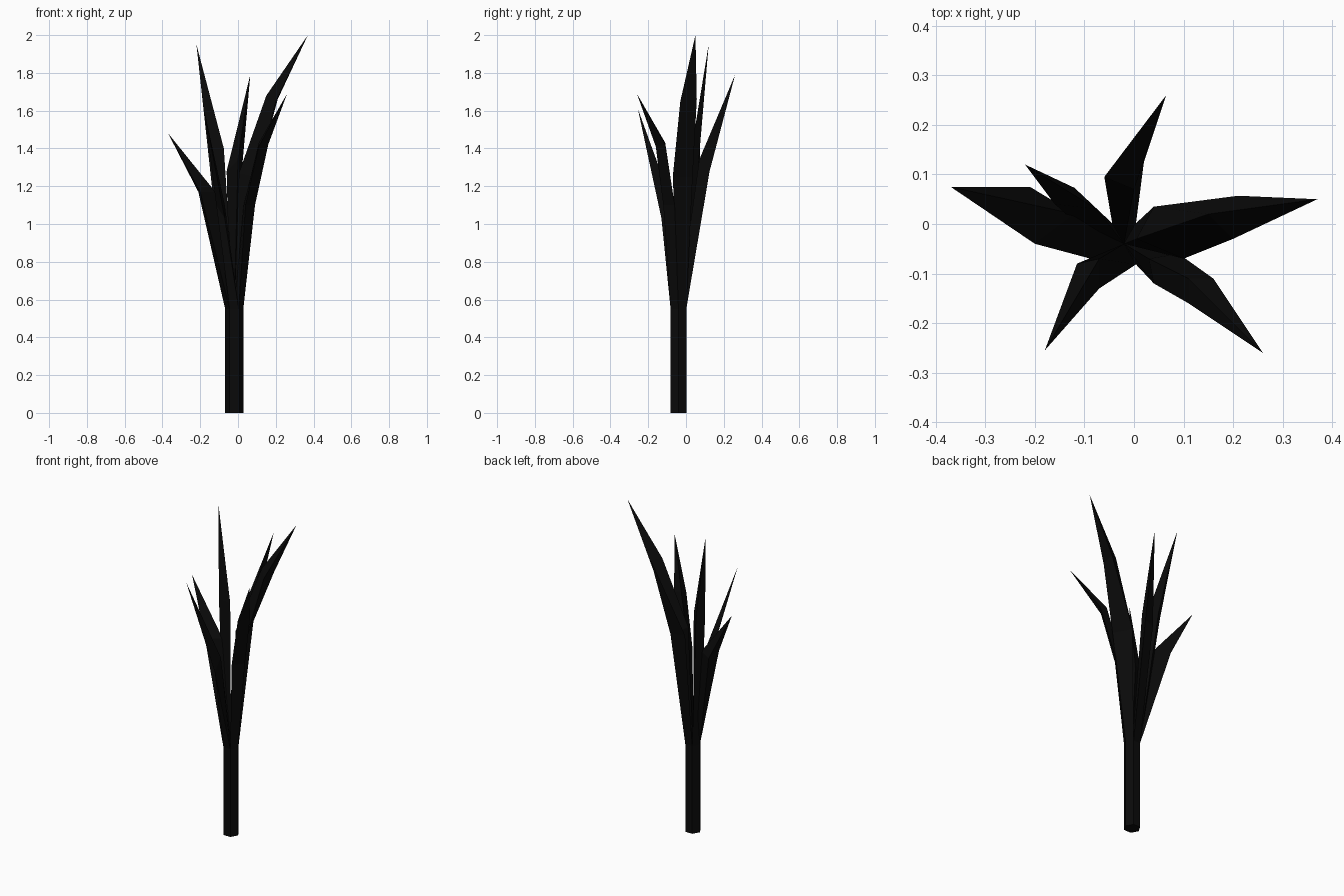
import bpy
import bmesh
from math import cos, sin, pi
from mathutils import Vector

default_cube = bpy.data.objects.get("Cube")
if default_cube:
    bpy.data.objects.remove(default_cube, do_unlink=True)

# Single near-black colour
charcoal = bpy.data.materials.new("charcoal")
charcoal.use_nodes = True
colour = (0.003, 0.003, 0.003, 1)
charcoal.diffuse_color = colour
charcoal.node_tree.nodes["Principled BSDF"].inputs["Base Color"].default_value = colour

SIDES = 6
STEM_TOP = 0.55
CENTRE = Vector((-0.02, -0.04, 0))


def hex_point(index, height):
    """Corner of the six-sided stem at a given height."""
    angle = 2 * pi * index / SIDES
    return CENTRE + Vector((0.048 * cos(angle), 0.048 * sin(angle), height))


def finish(name, bm):
    """Turn a bmesh into a flat-shaded object."""
    bmesh.ops.recalc_face_normals(bm, faces=bm.faces)
    mesh = bpy.data.meshes.new(name)
    bm.to_mesh(mesh)
    bm.free()
    mesh.materials.append(charcoal)
    obj = bpy.data.objects.new(name, mesh)
    bpy.context.collection.objects.link(obj)
    return obj


def bridge(bm, lower, upper):
    """Join two rings of equal size with side faces."""
    count = len(lower)
    for i in range(count):
        j = (i + 1) % count
        bm.faces.new((lower[i], lower[j], upper[j], upper[i]))


def make_stem():
    bm = bmesh.new()
    bottom = [bm.verts.new(hex_point(i, 0)) for i in range(SIDES)]
    top = [bm.verts.new(hex_point(i, STEM_TOP)) for i in range(SIDES)]
    bridge(bm, bottom, top)
    bm.faces.new(bottom)
    bm.faces.new(top)
    return finish("stem", bm)


def make_leaf(name, wedge, sections, tip):
    """Grow one triangular wedge of the stem top through its sections to a tip."""
    bm = bmesh.new()
    base = (hex_point(wedge, STEM_TOP), hex_point(wedge + 1, STEM_TOP),
            CENTRE + Vector((0, 0, STEM_TOP)))
    rings = [[bm.verts.new(p) for p in section] for section in (base, *sections)]
    for lower, upper in zip(rings, rings[1:]):
        bridge(bm, lower, upper)
    point = bm.verts.new(tip)
    last = rings[-1]
    for i in range(3):
        bm.faces.new((last[i], last[(i + 1) % 3], point))
    bm.faces.new(rings[0])
    return finish(name, bm)


# Each section holds two outer edges and the inner ridge
leaves = {
    "left_tall_leaf": (
        [((0.1, -0.07, 1.25), (0.04, 0.035, 1.25), (0.005, -0.03, 1.27)),
         ((0.2, -0.03, 1.65), (0.21, 0.057, 1.66), (0.15, 0.02, 1.68))],
        (0.37, 0.05, 2)),
    "back_leaf": (
        [((0.02, 0.125, 1.28), (-0.06, 0.095, 1.28), (0, 0.07, 1.34))],
        (0.065, 0.26, 1.79)),
    "right_tall_leaf": (
        [((-0.12, 0.073, 1.4), (-0.16, 0.04, 1.4), (-0.075, 0.03, 1.4))],
        (-0.22, 0.12, 1.95)),
    "right_low_leaf": (
        [((-0.21, 0.075, 1.17), (-0.2, -0.04, 1.17), (-0.12, 0.02, 1.17))],
        (-0.37, 0.075, 1.48)),
    "front_right_leaf": (
        [((-0.115, -0.08, 1.1), (-0.07, -0.13, 1.03), (-0.07, -0.07, 1.1))],
        (-0.18, -0.255, 1.61)),
    "front_left_leaf": (
        [((0.04, -0.12, 1.1), (0.09, -0.06, 1.1), (0.03, -0.07, 1.1)),
         ((0.11, -0.16, 1.41), (0.16, -0.11, 1.42), (0.11, -0.11, 1.43))],
        (0.26, -0.26, 1.69)),
}

make_stem()
for wedge, (name, (sections, tip)) in enumerate(leaves.items()):
    make_leaf(name, wedge, sections, tip)
